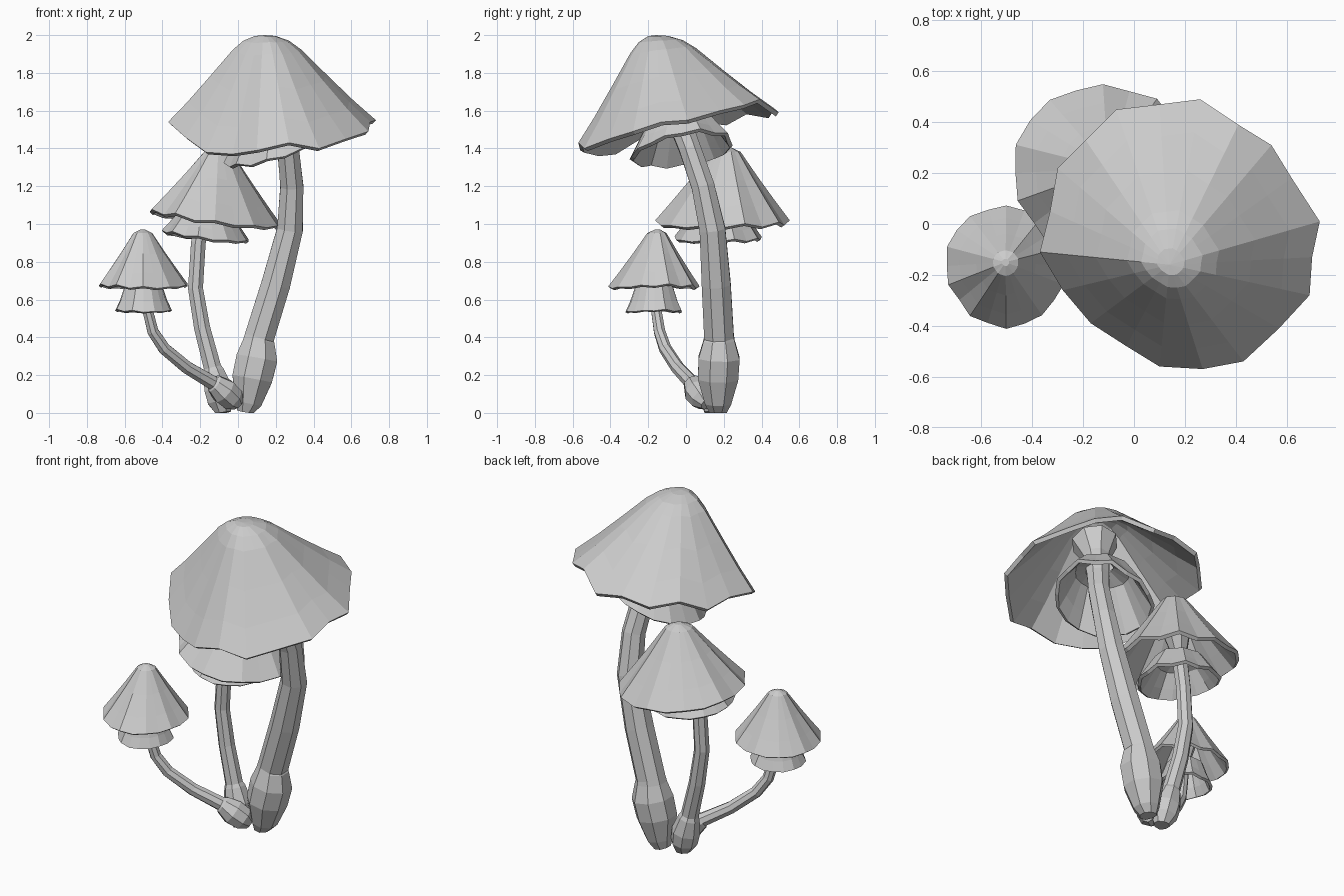
import bpy, bmesh, math
from mathutils import Vector

if "Cube" in bpy.data.objects:
    bpy.data.objects.remove(bpy.data.objects["Cube"])


def finish(name, bm):
    me = bpy.data.meshes.new(name)
    bm.to_mesh(me)
    bm.free()
    ob = bpy.data.objects.new(name, me)
    bpy.context.collection.objects.link(ob)
    return ob


def bridge(bm, rings):
    for a, b in zip(rings, rings[1:]):
        n = len(a)
        for i in range(n):
            j = (i + 1) % n
            bm.faces.new((a[i], b[i], b[j], a[j]))


def bell(name, apex, rim, profile, thick, closed=True):
    """Thin shell lofted from an apex to a wavy rim; profile = (spread, drop) pairs."""
    bm = bmesh.new()
    ax, ay, az = apex
    rings = [[bm.verts.new((ax + (x - ax) * t, ay + (y - ay) * t, az + (z - az) * h))
              for x, y, z in rim] for t, h in profile]
    bridge(bm, rings)
    if closed:
        top = bm.verts.new(apex)
        r = rings[0]
        for i in range(len(r)):
            bm.faces.new((top, r[i], r[(i + 1) % len(r)]))
    ob = finish(name, bm)
    mod = ob.modifiers.new("thickness", 'SOLIDIFY')
    mod.thickness, mod.offset = thick, -1
    return ob


def wavy_rim(center, radius, n, tilt=(0, 0), wave=0.03, phase=0.0):
    """Ring of points with uneven lobes, leaning by tilt = rise on +x and +y."""
    pts = []
    for i in range(n):
        a = 2 * math.pi * i / n + phase
        s = (1 if i % 2 else -1) * (.75 + .35 * math.sin(2 * a))
        r = radius * (1 + wave * s * 0.8 + 0.02 * math.sin(3 * a))
        z = center[2] + tilt[0] * math.cos(a) + tilt[1] * math.sin(a)
        z += radius * wave * (s + math.sin(2 * a + 1))
        pts.append((center[0] + r * math.cos(a), center[1] + r * math.sin(a), z))
    return pts


def stem(name, path, sides=8):
    """Faceted tube along (x, y, z, radius) stations."""
    bm = bmesh.new()
    pts = [Vector(p[:3]) for p in path]
    rings = []
    for k, p in enumerate(pts):
        t = (pts[min(k + 1, len(pts) - 1)] - pts[max(k - 1, 0)]).normalized()
        u = Vector((0, 1, 0)).cross(t).normalized()
        v = t.cross(u)
        ring = []
        for i in range(sides):
            a = 2 * math.pi * (i + 0.5) / sides
            q = p + (u * math.cos(a) + v * math.sin(a)) * path[k][3]
            q.z = max(q.z, 0)
            ring.append(bm.verts.new(q))
        rings.append(ring)
    bridge(bm, rings)
    bm.faces.new(rings[0])
    bm.faces.new(rings[-1])
    bmesh.ops.recalc_face_normals(bm, faces=bm.faces)
    return finish(name, bm)


CONE = [(.06, .0), (.21, .06), (.5, .42), (.78, .75), (1, 1)]
DOME = [(.1, .01), (.22, .065), (.33, .17), (.57, .48), (.8, .77), (1, 1)]
SKIRT = [(.28, 0), (.6, .18), (.84, .68), (1, 1)]

# Large mushroom: broad lopsided cap, leaning skirt, thick bulbous stem
big_rim = [(.73, .01, 1.55), (.62, .18, 1.6), (.54, .31, 1.63), (.41, .39, 1.66),
           (.26, .49, 1.59), (.1, .47, 1.61), (-.07, .45, 1.58), (-.19, .33, 1.6),
           (-.3, .22, 1.54), (-.33, .05, 1.56), (-.37, -.11, 1.54), (-.28, -.26, 1.46),
           (-.17, -.39, 1.38), (-.03, -.48, 1.37), (.1, -.56, 1.39), (.27, -.57, 1.43),
           (.43, -.54, 1.4), (.57, -.41, 1.45), (.69, -.28, 1.49), (.7, -.13, 1.54)]
bell("large_cap", (.14, -.16, 2.0), big_rim, DOME, .025)
bell("large_skirt", (.215, -.035, 1.61),
     wavy_rim((.2, -.02, 1.395), .272, 18, (.085, .04)), SKIRT, .022, False)
stem("large_stem", [(.04, .17, 0, .05), (.055, .17, .05, .075), (.075, .17, .18, .115),
                    (.1, .175, .29, .118), (.11, .175, .38, .09), (.113, .175, .4, .085),
                    (.2, .16, .68, .083), (.275, .14, .97, .074), (.285, .09, 1.2, .066),
                    (.265, .02, 1.4, .062), (.23, -.03, 1.53, .065), (.2, -.08, 1.68, .075),
                    (.18, -.12, 1.8, .13)])

# Medium mushroom
bell("medium_cap", (-.1, .22, 1.405),
     wavy_rim((-.122, .2, 1.02), .35, 20, (-.04, 0)), CONE, .022)
bell("medium_skirt", (-.17, .18, 1.09),
     wavy_rim((-.17, .175, .93), .23, 18, (-.025, 0)), SKIRT, .02, False)
stem("medium_stem", [(-.08, .14, 0, .045), (-.09, .145, .06, .075), (-.105, .15, .13, .08),
                     (-.13, .155, .22, .06), (-.135, .155, .24, .05), (-.19, .165, .45, .046),
                     (-.225, .17, .66, .043), (-.21, .17, .9, .042), (-.17, .18, 1.1, .045),
                     (-.13, .2, 1.24, .09)])

# Small mushroom, bending out to the side
bell("small_cap", (-.505, -.15, .97),
     wavy_rim((-.502, -.165, .67), .238, 20, (.0, 0)), CONE, .016)
bell("small_skirt", (-.5, -.165, .69),
     wavy_rim((-.5, -.168, .54), .153, 16, (0, 0)), [(.28, 0), (.66, .12), (.84, .65), (1, 1)],
     .016, False)
stem("small_stem", [(.0, .11, .045, .035), (-.03, .09, .075, .068), (-.075, .06, .115, .074),
                    (-.125, .035, .155, .052), (-.135, .03, .16, .04), (-.27, -.045, .24, .036),
                    (-.39, -.11, .34, .034), (-.45, -.14, .43, .032), (-.475, -.155, .53, .03),
                    (-.49, -.16, .68, .032), (-.5, -.155, .81, .06)])
